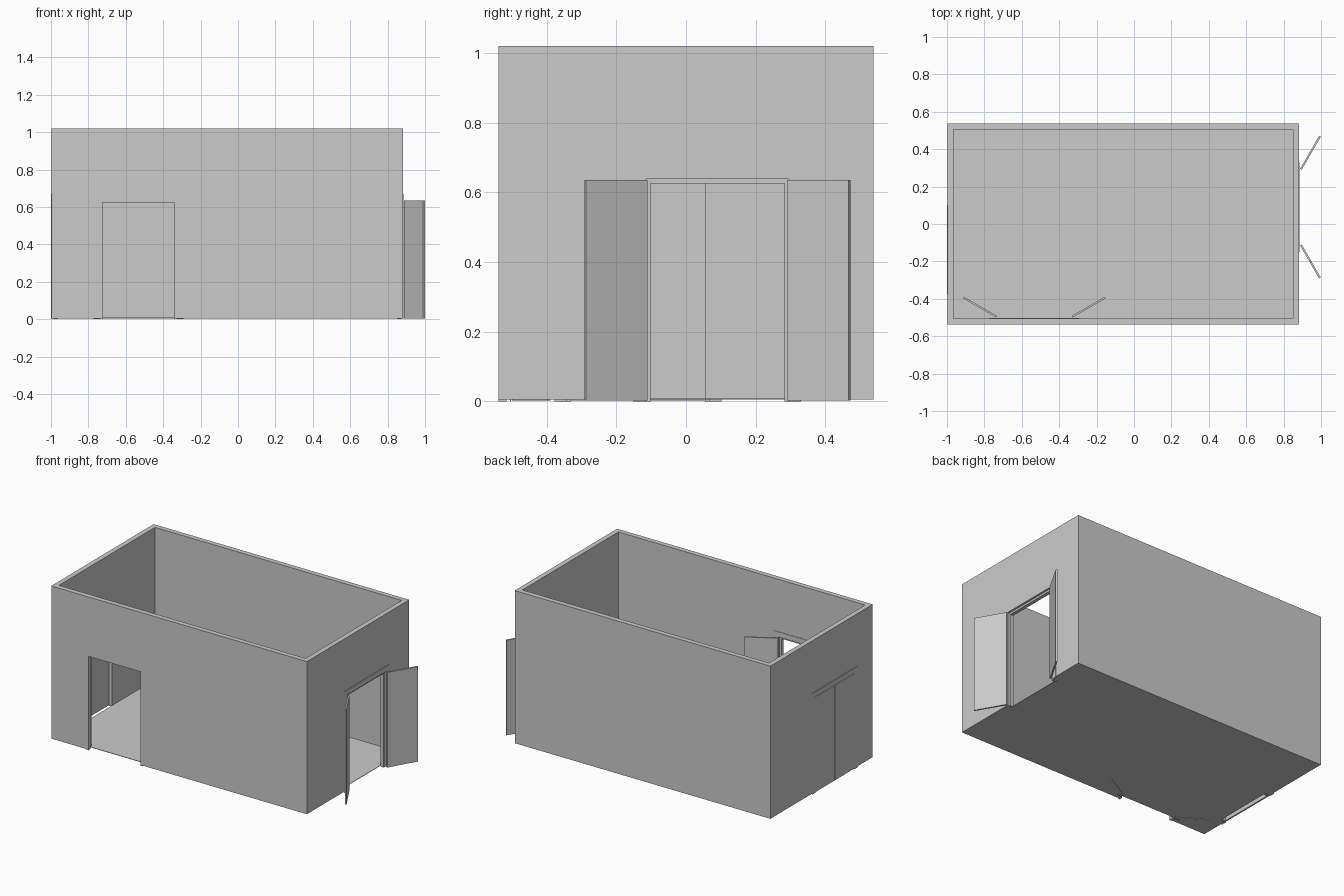
import bpy, bmesh
from math import radians, pi, cos, sin
from mathutils import Matrix

if "Cube" in bpy.data.objects:
    bpy.data.objects.remove(bpy.data.objects["Cube"])

X0, X1, Y = -0.997, 0.883, 0.5375      # outer wall faces
T, BASE, TOP = 0.033, 0.005, 1.02      # wall thickness, bottom, top
CLEAR, HALF, CASE = 0.192, 0.205, 0.24 # half widths: clear opening, rough hole, casing
CLEAR_H, HOLE_H, CASE_H = 0.625, 0.638, 0.672
LEAF_T, PROUD = 0.010, 0.003


def mesh_object(name, bm, matrix=Matrix()):
    bmesh.ops.recalc_face_normals(bm, faces=bm.faces[:])
    me = bpy.data.meshes.new(name)
    bm.to_mesh(me)
    bm.free()
    ob = bpy.data.objects.new(name, me)
    ob.matrix_world = matrix
    bpy.context.scene.collection.objects.link(ob)
    return ob


def prism(bm, base, offset):
    """Extrude a closed outline along an offset."""
    face = bm.faces.new([bm.verts.new(p) for p in base])
    new = bmesh.ops.extrude_face_region(bm, geom=[face])["geom"]
    bmesh.ops.translate(bm, vec=offset, verts=[v for v in new if isinstance(v, bmesh.types.BMVert)])


def box(name, x0, x1, y0, y1, z0, z1, matrix=Matrix()):
    bm = bmesh.new()
    prism(bm, [(x0, y0, z0), (x1, y0, z0), (x1, y1, z0), (x0, y1, z0)], (0, 0, z1 - z0))
    return mesh_object(name, bm, matrix)


def arch(bm, inner, outer, h_in, h_out, w0, w1):
    """Upside-down U around a doorway, between depths w0 and w1."""
    pts = [(-outer, 0), (-outer, h_out), (outer, h_out), (outer, 0),
           (inner, 0), (inner, h_in), (-inner, h_in), (-inner, 0)]
    prism(bm, [(u, w0, z) for u, z in pts], (0, w1 - w0, 0))


def cut(target, cutter):
    cutter.hide_render = True
    mod = target.modifiers.new("cut", "BOOLEAN")
    mod.operation, mod.solver, mod.object = "DIFFERENCE", "EXACT", cutter
    bpy.context.view_layer.objects.active = target
    bpy.ops.object.modifier_apply(modifier=mod.name)
    bpy.data.objects.remove(cutter)


# Open-topped room shell and inset floor
walls = box("walls", X0, X1, -Y, Y, BASE, TOP)
cut(walls, box("room_cutter", X0 + T, X1 - T, -Y + T, Y - T, -0.1, 1.2))
box("floor", X0 + T, X1 - T, -Y + T, Y - T, BASE, BASE + 0.003)


def doorway(name, x, y, turn, opening):
    """Double door; local +y is the swing side, local y = 0 the wall face there."""
    m = Matrix.Translation((x, y, 0)) @ Matrix.Rotation(radians(turn), 4, "Z")
    cut(walls, box("door_cutter", -HALF, HALF, -T - 0.02, 0.02, -0.1, HOLE_H, m))
    # Jamb with door stop, plus flat casing on the swing side
    bm = bmesh.new()
    arch(bm, CLEAR, HALF, CLEAR_H, HOLE_H, -T, -LEAF_T)
    arch(bm, HALF, CASE, HOLE_H, CASE_H, 0, PROUD)
    mesh_object(name + "_frame", bm, m)
    # Pair of leaves hinged at the outer edges
    for side, label in ((-1, "left"), (1, "right")):
        a = pi - radians(opening)
        w = 0.005 if opening else 0.001
        d = (cos(a), sin(a))
        n = (-d[1], d[0])
        length = HALF - 0.001
        pts = [(0, 0), (length, 0), (length, LEAF_T), (0, LEAF_T)]
        outline = [(side * (HALF + p * d[0] + q * n[0]), w + p * d[1] + q * n[1], 0.003)
                   for p, q in pts]
        bm = bmesh.new()
        prism(bm, outline, (0, 0, 0.632))
        mesh_object(f"{name}_{label}_leaf", bm, m)


doorway("front_door", -0.5325, -Y + T, 0, 150)   # opens inward
doorway("right_door", X1, 0.09, -90, 150)        # opens outward
doorway("left_door", X0, -0.1375, 90, 0)         # closed
